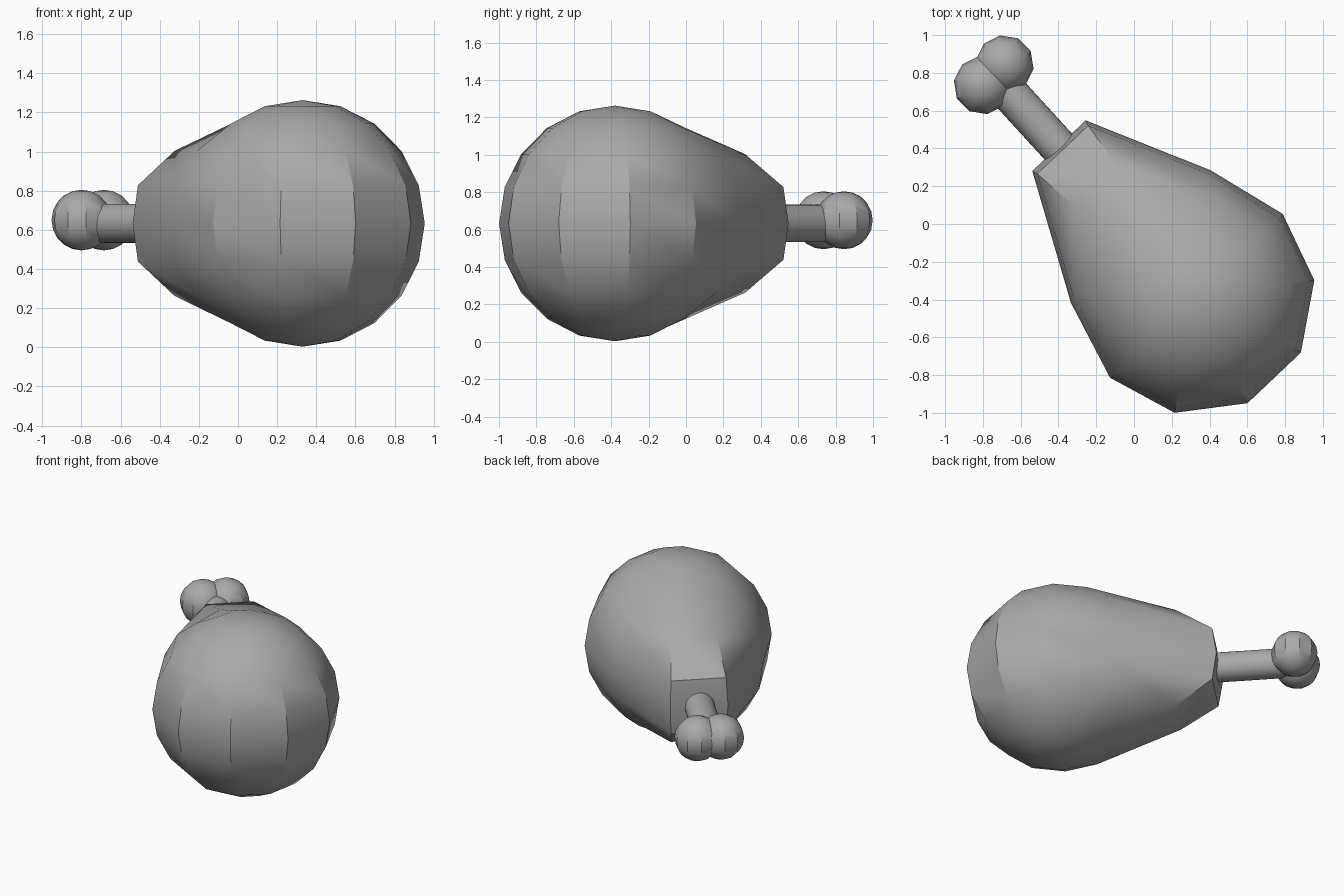
import bpy, bmesh, math
from mathutils import Vector, Matrix

default = bpy.data.objects.get("Cube")
if default:
    bpy.data.objects.remove(default, do_unlink=True)

grey = bpy.data.materials.new("plain grey")
grey.use_nodes = True
grey.diffuse_color = (0.4, 0.4, 0.4, 1)
grey.node_tree.nodes["Principled BSDF"].inputs["Base Color"].default_value = (0.4, 0.4, 0.4, 1)


def finish(name, bm):
    bmesh.ops.recalc_face_normals(bm, faces=bm.faces[:])
    mesh = bpy.data.meshes.new(name)
    bm.to_mesh(mesh)
    bm.free()
    mesh.materials.append(grey)
    obj = bpy.data.objects.new(name, mesh)
    bpy.context.collection.objects.link(obj)
    bpy.ops.object.select_all(action='DESELECT')
    obj.select_set(True)
    bpy.context.view_layer.objects.active = obj
    bpy.ops.object.shade_smooth_by_angle(angle=math.radians(30))
    return obj


def low_sphere(centre, radius, turn):
    """Ten-sided sphere with a vertex column at the angle 'turn' (degrees)."""
    bm = bmesh.new()
    bmesh.ops.create_uvsphere(bm, u_segments=10, v_segments=10, radius=radius)
    first = max(bm.verts, key=lambda v: v.co.x).co
    spin = math.radians(turn) - math.atan2(first.y, first.x)
    bm.transform(Matrix.Translation(centre) @ Matrix.Rotation(spin, 4, 'Z'))
    return bm


# Meat: a sphere with one side pulled out, the pull fading smoothly
centre = Vector((0.33, -0.38, 0.633))
bm = low_sphere(centre, 0.63, 7.5)
axis = Vector((-0.67, 0.74, 0)).normalized()


def in_end(co):
    flat = Vector((co.x - centre.x, co.y - centre.y, 0))
    return (abs(co.z - centre.z) < 0.25 and flat.length > 0.1
            and flat.angle(axis) < math.radians(25))


end = [v.co.copy() for v in bm.verts if in_end(v.co)]
pull = Vector((-0.315, 0.36, 0))
for v in bm.verts:
    t = max(0, 1 - min((v.co - e).length for e in end) / 0.5)
    v.co += pull * (3 * t * t - 2 * t ** 3)
finish("meat", bm)

# Bone shaft, from inside the meat to between the knobs
start, stop = Vector((-0.30, 0.30, 0.633)), Vector((-0.73, 0.77, 0.633))
along = stop - start
bm = bmesh.new()
bmesh.ops.create_cone(bm, cap_ends=True, segments=32, radius1=0.1, radius2=0.1,
                      depth=along.length)
bm.transform(Matrix.Translation((start + stop) / 2)
             @ along.to_track_quat('Z', 'Y').to_matrix().to_4x4())
finish("bone_shaft", bm)

# Two knobs at the bone's end
for name, x, y in (("right_knob", -0.80, 0.735), ("left_knob", -0.685, 0.845)):
    finish(name, low_sphere(Vector((x, y, 0.65)), 0.155, 27))
